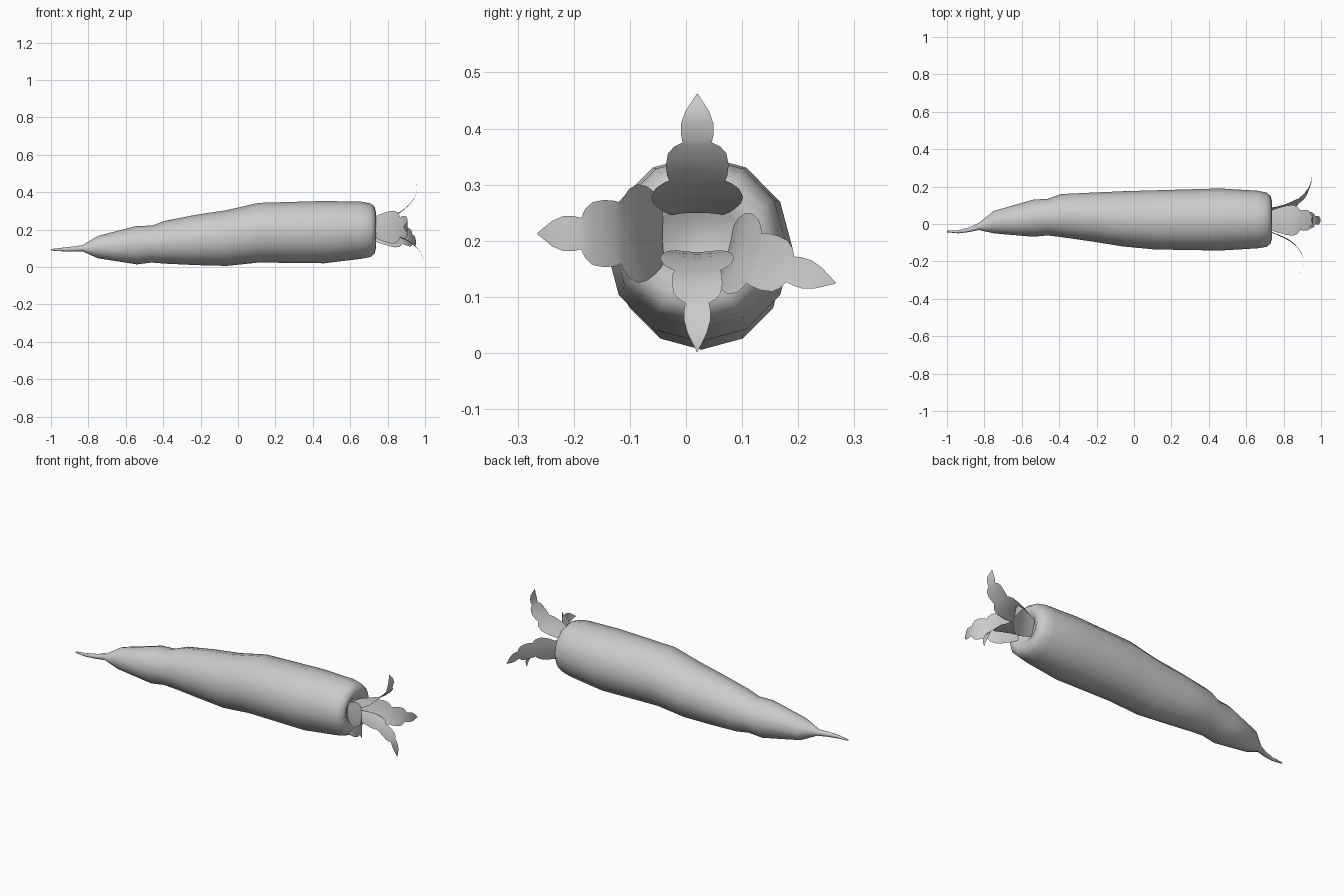
import bpy, bmesh, math
from mathutils import Vector


def finish(bm, name):
    bmesh.ops.recalc_face_normals(bm, faces=bm.faces)
    mesh = bpy.data.meshes.new(name)
    bm.to_mesh(mesh)
    bm.free()
    for p in mesh.polygons:
        p.use_smooth = True
    ob = bpy.data.objects.new(name, mesh)
    bpy.context.collection.objects.link(ob)
    return ob


# Carrot root: 12-sided rings given as x, y low, y high, z low, z high
RINGS = [
    (-1.00, -.044, -.036, .088, .096), (-.94, -.050, -.034, .084, .103),
    (-.88, -.043, -.018, .083, .110), (-.83, -.032, .006, .083, .117),
    (-.75, -.050, .070, .047, .166), (-.54, -.068, .130, .014, .220),
    (-.46, -.061, .135, .024, .221), (-.39, -.070, .160, .018, .247),
    (-.22, -.094, .168, .010, .280), (-.06, -.120, .175, .006, .304),
    (.11, -.136, .180, .024, .343), (.46, -.142, .190, .020, .353),
    (.66, -.130, .178, .044, .349), (.71, -.122, .168, .054, .340),
    (.73, -.105, .150, .072, .322), (.737, -.080, .125, .098, .296),
    (.725, -.055, .100, .125, .272), (.70, -.020, .060, .160, .240),
]
SIDES = 12
bm = bmesh.new()
loops = []
for x, y0, y1, z0, z1 in RINGS:
    loop = []
    for i in range(SIDES):
        a = math.tau * i / SIDES
        loop.append(bm.verts.new((x, (y0 + y1) / 2 + (y1 - y0) / 2 * math.cos(a),
                                  (z0 + z1) / 2 + (z1 - z0) / 2 * math.sin(a))))
    loops.append(loop)
for a, b in zip(loops, loops[1:]):
    for i in range(SIDES):
        j = (i + 1) % SIDES
        bm.faces.new((a[i], a[j], b[j], b[i]))
bm.faces.new(loops[0])
bm.faces.new(loops[-1])
finish(bm, "carrot_root")

# Lobed leaf outline: fraction of length, half width
OUTLINE = [(0, .050), (.06, .062), (.14, .072), (.26, .084), (.36, .088), (.44, .080),
           (.48, .066), (.50, .054), (.54, .058), (.62, .060), (.69, .056), (.73, .044),
           (.75, .028), (.79, .031), (.85, .031), (.91, .023), (.96, .011), (1, .001)]


def along(path, t):
    # point at a fraction of the path's length
    lens = [(b - a).length for a, b in zip(path, path[1:])]
    d = t * sum(lens)
    for a, b, n in zip(path, path[1:], lens):
        if d <= n:
            return a.lerp(b, d / n)
        d -= n
    return path[-1]


def leaf(name, angle, hub, width, points):
    # points are (x, distance outward from the hub)
    path = [Vector(p) for p in points]
    out = Vector((0, math.cos(angle), math.sin(angle)))
    side = Vector((0, -math.sin(angle), math.cos(angle)))
    bm = bmesh.new()
    rows = []
    for t, w in OUTLINE:
        p = along(path, t)
        row = []
        for k in (-1, -.5, 0, .5, 1):
            dip = .006 * k * k * (w / .088)
            pos = Vector((p.x, hub[0], hub[1])) + out * (p.y - dip) + side * (k * w * width)
            row.append(bm.verts.new(pos))
        rows.append(row)
    for a, b in zip(rows, rows[1:]):
        for i in range(4):
            bm.faces.new((a[i], a[i + 1], b[i + 1], b[i]))
    finish(bm, name)


# Four leaves curling outward from the crown
leaf("leaf_top", math.radians(90), (.02, .20), .93,
     [(.725, .050), (.80, .068), (.85, .085), (.88, .104), (.92, .139), (.945, .174),
      (.956, .205), (.957, .232), (.946, .262)])
leaf("leaf_bottom", math.radians(-90), (.02, .20), .75,
     [(.72, .020), (.80, .026), (.86, .040), (.91, .062), (.945, .088), (.973, .117),
      (.988, .150), (.996, .178), (.996, .198)])
leaf("leaf_front", math.radians(180), (.02, .213), 1,
     [(.725, .062), (.79, .088), (.84, .116), (.87, .142), (.89, .168), (.905, .200),
      (.908, .230), (.902, .255), (.885, .285)])
leaf("leaf_back", math.radians(-17), (.02, .20), .85,
     [(.72, .058), (.79, .066), (.84, .086), (.88, .110), (.91, .138), (.93, .168),
      (.943, .200), (.950, .230), (.952, .258)])
